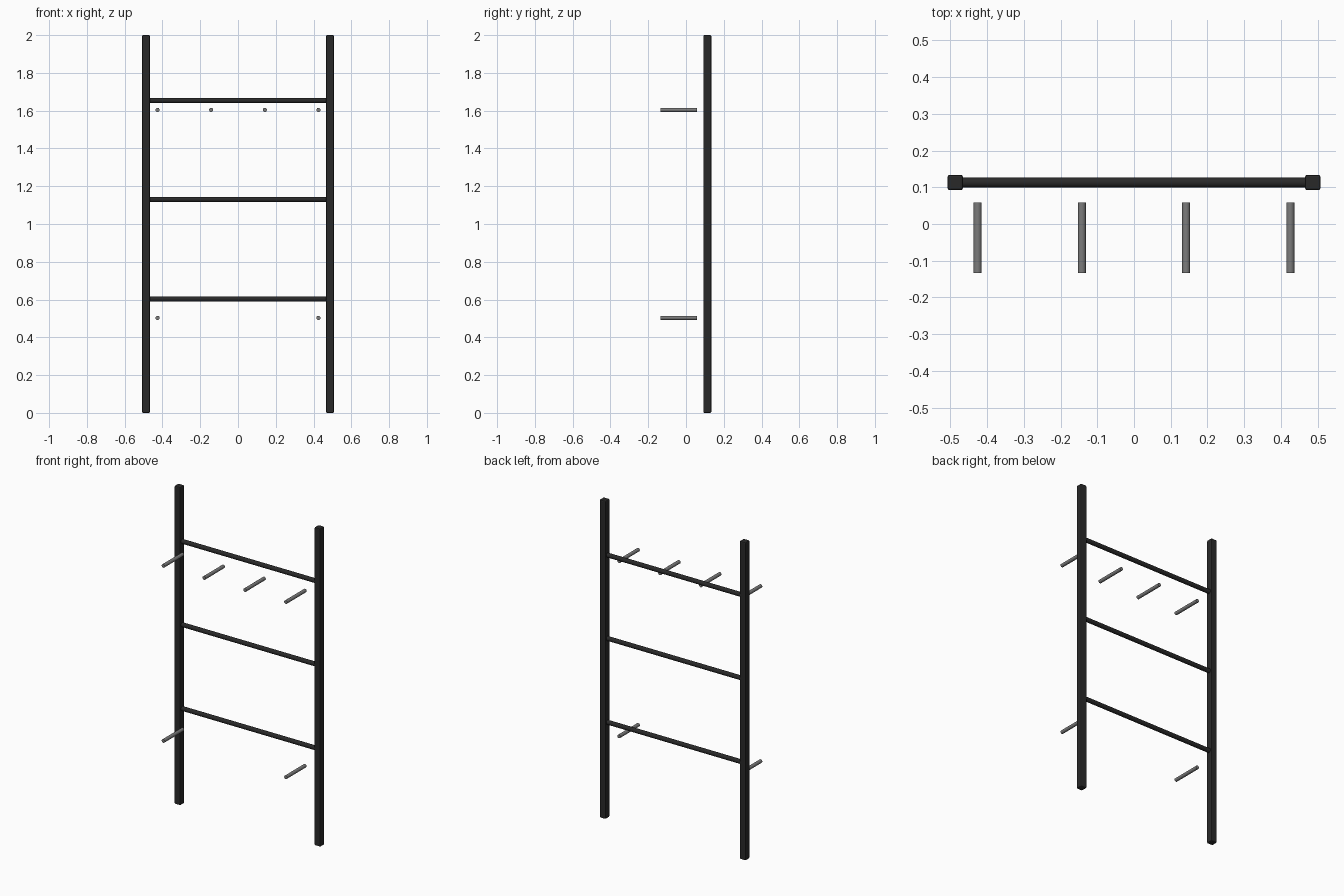
import bpy
from math import pi

cube = bpy.data.objects.get("Cube")
if cube:
    bpy.data.objects.remove(cube, do_unlink=True)


def make_material(name, value):
    mat = bpy.data.materials.new(name)
    mat.use_nodes = True
    color = (value, value, value, 1)
    mat.diffuse_color = color
    mat.node_tree.nodes["Principled BSDF"].inputs["Base Color"].default_value = color
    return mat


black = make_material("black_metal", 0.022)
grey = make_material("grey_steel", 0.2)

FRAME_Y = 0.113
POST_X = 0.487
POST_W = 0.042


def bevel(obj, width, segments=1):
    mod = obj.modifiers.new("edge_bevel", "BEVEL")
    mod.width = width
    mod.segments = segments


def post(name, x):
    bpy.ops.mesh.primitive_cube_add(size=1, location=(x, FRAME_Y, 1))
    obj = bpy.context.object
    obj.name = name
    obj.scale = (POST_W, POST_W, 2)
    bpy.ops.object.transform_apply(location=False, rotation=False, scale=True)
    obj.data.materials.append(black)
    bevel(obj, 0.006, 2)


def rod(name, radius, length, location, rotation, mat):
    bpy.ops.mesh.primitive_cylinder_add(vertices=24, radius=radius, depth=length,
                                        location=location, rotation=rotation)
    obj = bpy.context.object
    obj.name = name
    obj.data.materials.append(mat)
    bpy.ops.object.shade_smooth_by_angle()


# Upright square posts with softened edges
post("left_post", POST_X)
post("right_post", -POST_X)

# Round rungs between the posts
for name, z in (("lower", 0.603), ("middle", 1.13), ("upper", 1.654)):
    rod(name + "_rung", 0.0138, 2 * POST_X - 0.03, (0, FRAME_Y, z), (0, pi / 2, 0), black)

# Free pegs in front of the frame: four above, two below
for row, z, columns in (("upper", 1.604, (-3, -1, 1, 3)), ("lower", 0.503, (-3, 3))):
    for i, column in enumerate(columns):
        rod(f"{row}_peg_{i + 1}", 0.011, 0.192, (column * 0.142, -0.038, z),
            (pi / 2, 0, 0), grey)
